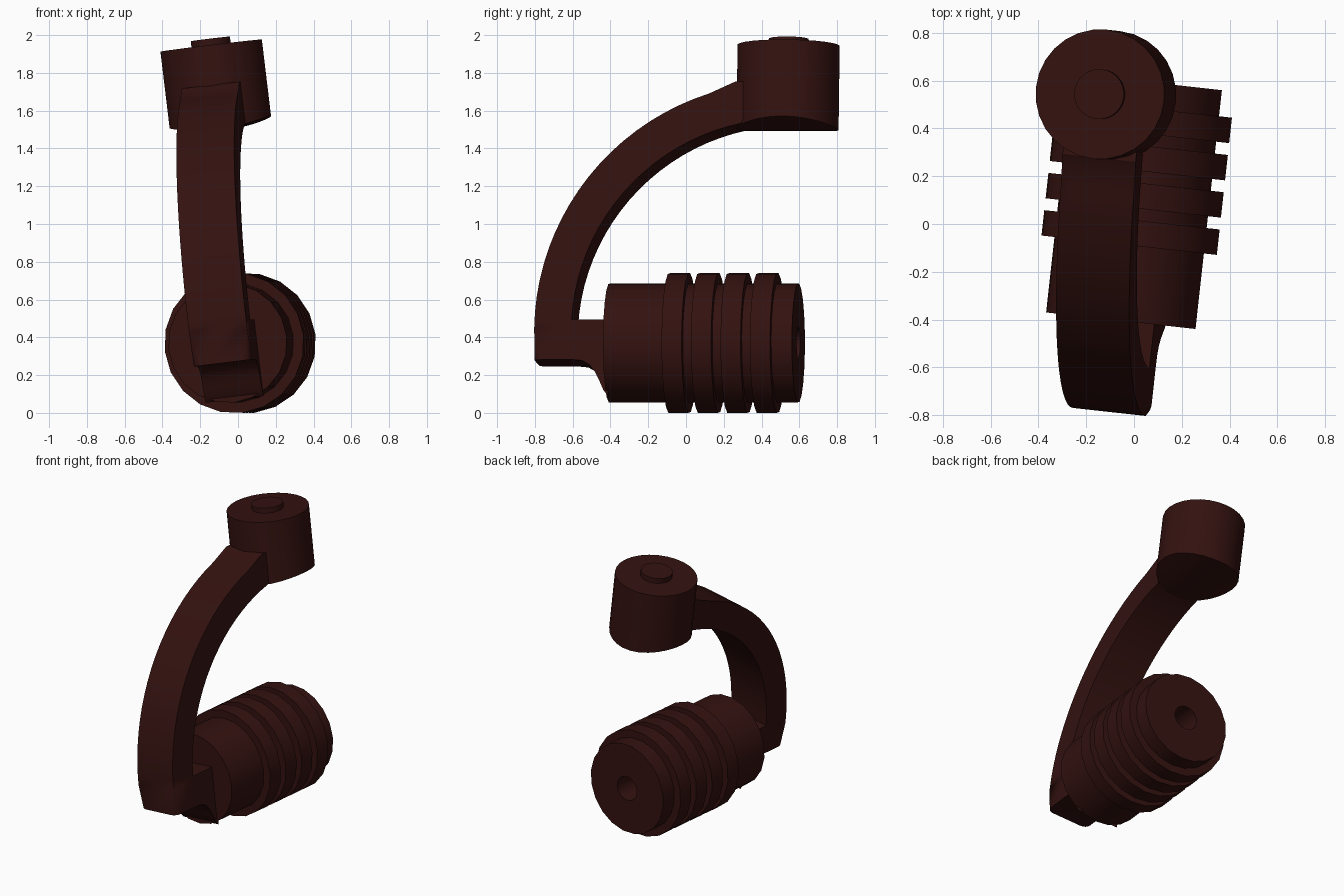
import bpy, bmesh
from math import radians, sin, cos, asin
from mathutils import Matrix, Vector

if "Cube" in bpy.data.objects:
    bpy.data.objects.remove(bpy.data.objects["Cube"])

# Shared tilted frame: local y is the roller axis, local z runs up to the knob
FRAME = (Matrix.Translation((0, 0.095, 0.37))
         @ Matrix.Rotation(radians(-6.3), 4, 'Z')
         @ Matrix.Rotation(radians(-6.9), 4, 'Y'))

mat = bpy.data.materials.new("dark_brown")
mat.diffuse_color = (0.033, 0.006, 0.005, 1)
mat.use_nodes = True
mat.node_tree.nodes["Principled BSDF"].inputs["Base Color"].default_value = mat.diffuse_color


def finish(name, bm, angle=35):
    bmesh.ops.remove_doubles(bm, verts=bm.verts, dist=1e-5)
    bmesh.ops.recalc_face_normals(bm, faces=bm.faces)
    me = bpy.data.meshes.new(name)
    bm.to_mesh(me)
    bm.free()
    me.materials.append(mat)
    ob = bpy.data.objects.new(name, me)
    bpy.context.collection.objects.link(ob)
    ob.matrix_world = FRAME
    bpy.ops.object.select_all(action='DESELECT')
    ob.select_set(True)
    bpy.context.view_layer.objects.active = ob
    bpy.ops.object.shade_smooth_by_angle(angle=radians(angle))
    return ob


def lathe(profile, sides):
    """Spin (radius, height) points around local z."""
    bm = bmesh.new()
    vs = [bm.verts.new((0, r, h)) for r, h in profile]
    es = [bm.edges.new(p) for p in zip(vs, vs[1:])]
    bmesh.ops.spin(bm, geom=vs + es, axis=(0, 0, 1), cent=(0, 0, 0),
                   angle=radians(360), steps=sides)
    bmesh.ops.remove_doubles(bm, verts=bm.verts, dist=1e-5)
    return bm


# Ribbed roller with a blind hole in the back end
R, RIB, HALF = 0.317, 0.372, 0.503
profile = [(0, -HALF), (R, -HALF)]
for i in range(4):
    a = -0.185 + 0.157 * i
    b = a + 0.107
    profile += [(R, a), (RIB, a), (RIB, b), (R, b)]
profile += [(R, HALF), (0.085, HALF), (0.085, 0.25), (0, 0.25)]
bm = lathe(profile, 20)
bmesh.ops.rotate(bm, verts=bm.verts, cent=(0, 0, 0),
                 matrix=Matrix.Rotation(radians(-90), 3, 'X'))
finish("ribbed_roller", bm)

# Top knob with a raised boss and an underside bowed downward
KY, KR = 0.43, 0.272
bm = lathe([(0, 1.178), (0.07, 1.178), (0.14, 1.178), (0.21, 1.178), (KR, 1.178),
            (KR, 1.586), (0.105, 1.586), (0.105, 1.622), (0, 1.622)], 28)
for v in bm.verts:
    if v.co.z < 1.2:
        v.co.z -= 0.04 * (1 - (v.co.x / KR) ** 2)
bmesh.ops.translate(bm, verts=bm.verts, vec=(0, KY, 0))
finish("top_knob", bm)

# Curved arm: two concentric arcs, plus the flared foot that meets the roller
CZ, OUT, INN, W = 0.057, 1.318, 1.12, 0.155


def arc(radius, a0, a1, n):
    return [(KY - radius * cos(a0 + (a1 - a0) * i / n),
             CZ + radius * sin(a0 + (a1 - a0) * i / n)) for i in range(n + 1)]


front = KY - OUT
outer = [(front, -0.107)] + arc(OUT, 0, radians(76), 20)
neck = [(0.165, 1.375), (0.22, 1.375), (0.22, 1.19)]
inner = arc(INN, radians(78), asin((0.107 - CZ) / INN), 20)
foot = [(-0.49, 0.107), (-0.49, -0.30), (-0.515, -0.27), (-0.535, -0.225),
        (-0.56, -0.175), (-0.59, -0.135), (-0.63, -0.112), (-0.68, -0.107)]
points = outer + neck + inner + foot

bm = bmesh.new()
left, right = ([bm.verts.new((x, y, z)) for y, z in points] for x in (-W, W))
n = len(points)
bm.faces.new(left)
bm.faces.new(right[::-1])
for i in range(n):
    j = (i + 1) % n
    bm.faces.new((left[i], right[i], right[j], left[j]))
# Round the two long outer edges
edges = [bm.edges.get((side[i], side[i + 1]))
         for side in (left, right) for i in range(len(outer) - 1)]
bmesh.ops.bevel(bm, geom=edges, offset=0.045, offset_type='OFFSET',
                segments=4, profile=0.5, affect='EDGES')
bmesh.ops.triangulate(bm, faces=[f for f in bm.faces if len(f.verts) > 4])
finish("curved_arm", bm)
